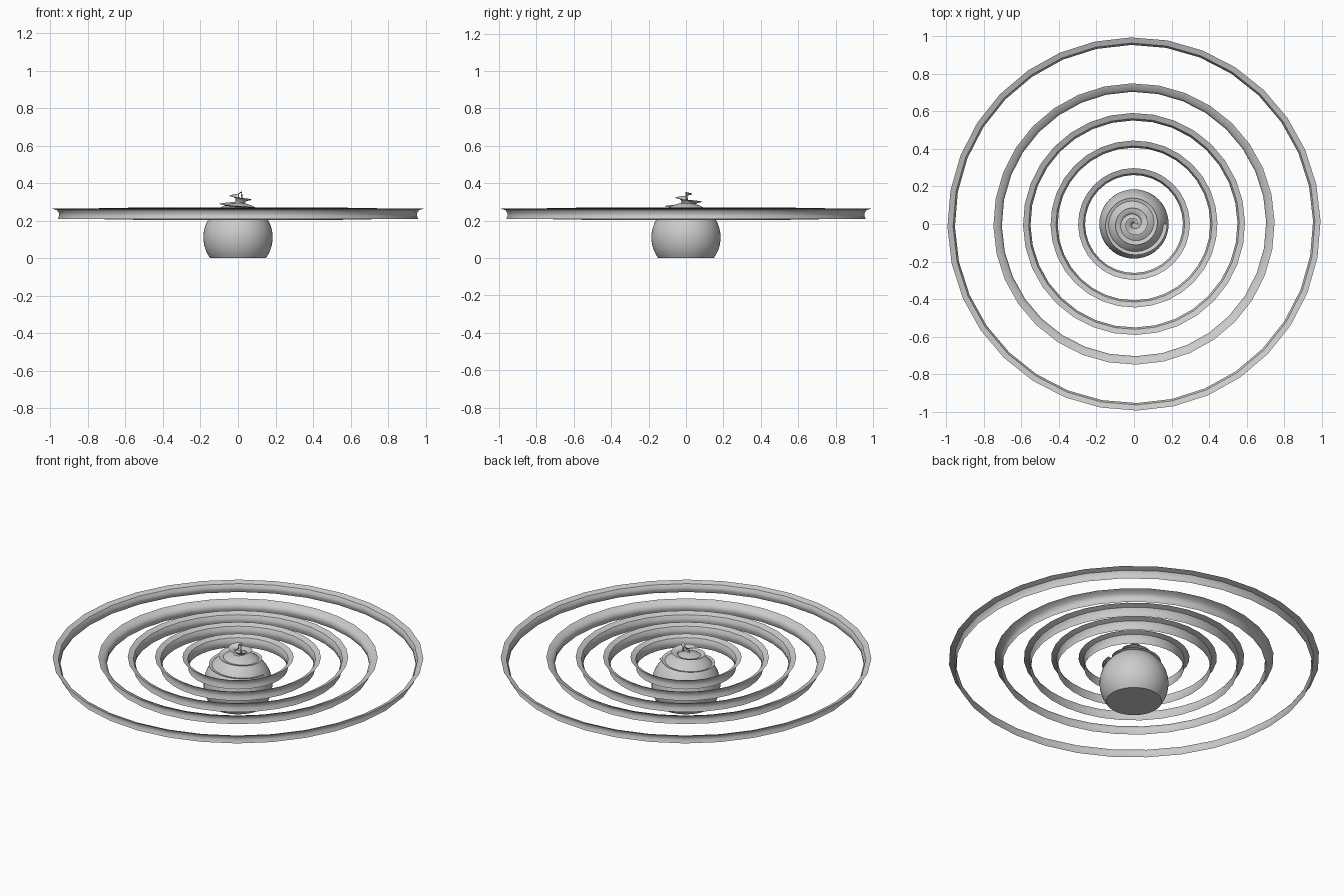
import bpy, math

if "Cube" in bpy.data.objects:
    bpy.data.objects.remove(bpy.data.objects["Cube"])


def make_mesh(name, rows, closed, smooth):
    """Skin a list of cross-section rows into a surface."""
    n, m = len(rows), len(rows[0])
    verts = [p for row in rows for p in row]
    faces = []
    for i in range(n if closed else n - 1):
        j = (i + 1) % n
        for k in range(m - 1):
            faces.append((i * m + k, j * m + k, j * m + k + 1, i * m + k + 1))
    me = bpy.data.meshes.new(name)
    me.from_pydata(verts, [], faces)
    me.validate()
    ob = bpy.data.objects.new(name, me)
    bpy.context.collection.objects.link(ob)
    bpy.context.view_layer.objects.active = ob
    bpy.ops.object.select_all(action='DESELECT')
    ob.select_set(True)
    if smooth:
        bpy.ops.object.shade_smooth_by_angle(angle=math.radians(40))
    return ob


def revolve(name, profile, segs, smooth, offset=0.0):
    rows = []
    for i in range(segs):
        a = offset + 2 * math.pi * i / segs
        rows.append([(r * math.cos(a), r * math.sin(a), z) for r, z in profile])
    return make_mesh(name, rows, True, smooth)


# Central ball with a flat underside
R, CZ = 0.185, 0.11
start = -math.asin(CZ / R)
ball = [(0.001, 0.0)]
for i in range(25):
    t = start + (math.pi / 2 - start) * i / 24
    ball.append((max(R * math.cos(t), 0.001), CZ + R * math.sin(t)))
revolve("ball", ball, 48, True)

# Concentric ripple rings with a flared upper lip: outer radius, width, low z, high z
rings = [(0.995, 0.04, 0.207, 0.265), (0.75, 0.045, 0.205, 0.268),
         (0.592, 0.04, 0.204, 0.27), (0.445, 0.038, 0.204, 0.27),
         (0.298, 0.037, 0.204, 0.27)]
for i, (r, w, lo, hi) in enumerate(rings):
    h = hi - lo
    prof = [(r - 0.82 * w, lo), (r - w, lo + 0.3 * h), (r - w, lo + 0.55 * h),
            (r - 0.75 * w, lo + 0.83 * h), (r, hi)]
    revolve(f"ripple_ring_{i + 1}", prof, 32, True, math.radians(0.9))

# Spiral ribbon winding clockwise up and inward over the ball
rows = []
turns, steps = 3.0, 108
for i in range(steps + 1):
    t = turns * i / steps
    a = -2 * math.pi * t
    lip = 0.178 - 0.053 * t
    z = 0.212 + 0.056 * t - 0.003 * t * t
    w = min(0.036, lip * 0.8)
    h = 0.045 - 0.006 * t
    prof = [(lip - 0.8 * w, z - h), (lip - w, z - 0.65 * h),
            (lip - 0.9 * w, z - 0.3 * h), (lip - 0.6 * w, z - 0.1 * h), (lip, z)]
    rows.append([(p * math.cos(a), p * math.sin(a), q) for p, q in prof])
make_mesh("spiral_ribbon", rows, False, True)

# Small spike where the spiral ends
revolve("spiral_tip", [(0.004, 0.30), (0.003, 0.34), (0.0005, 0.36)], 8, True)
bpy.data.objects["spiral_tip"].location.x = 0.02
